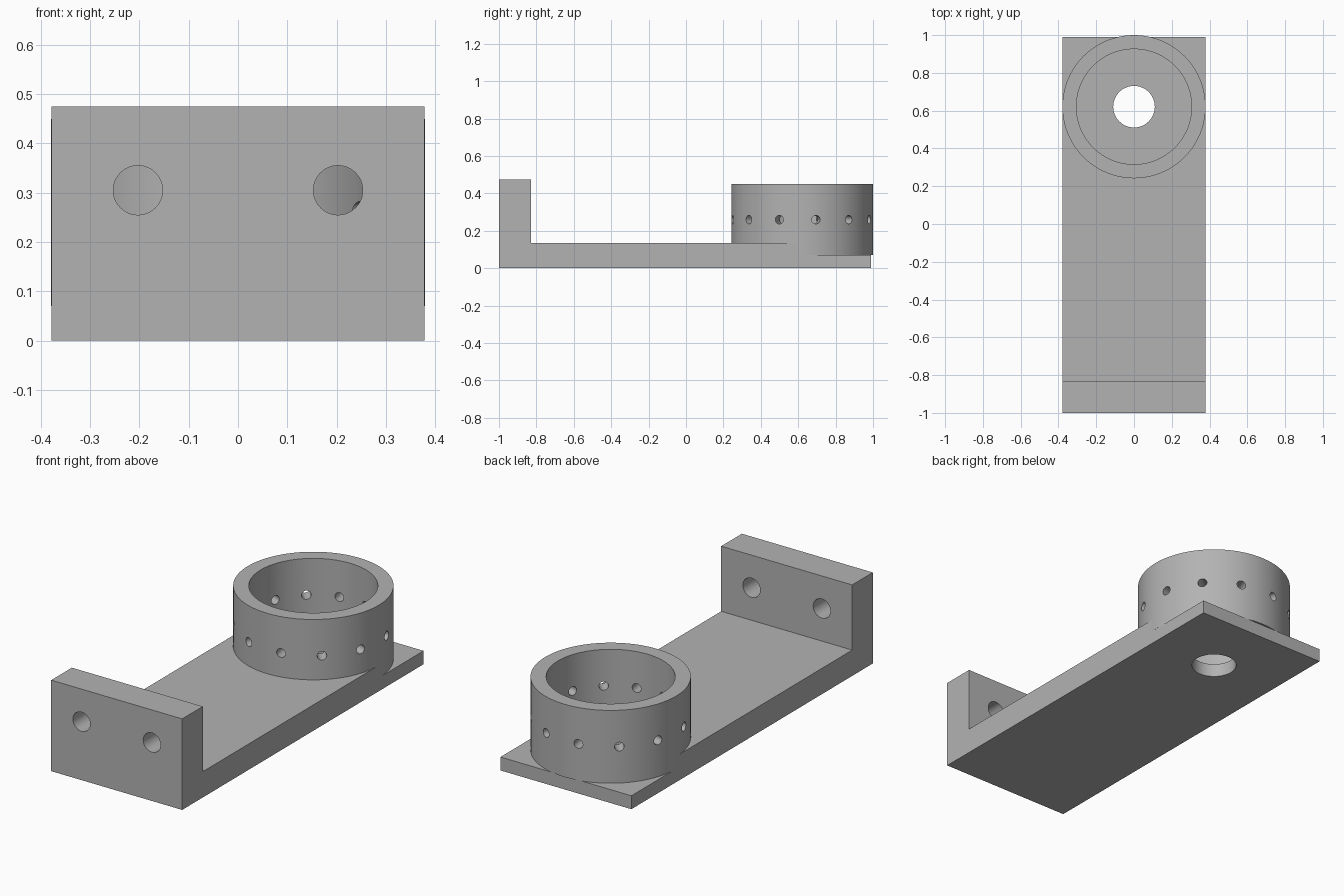
import bpy, bmesh, math
from mathutils import Matrix, Vector

cube = bpy.data.objects.get("Cube")
if cube:
    bpy.data.objects.remove(cube, do_unlink=True)

GREY = (0.45, 0.45, 0.45, 1)
mat = bpy.data.materials.new("plain grey")
mat.use_nodes = True
mat.diffuse_color = GREY
mat.node_tree.nodes["Principled BSDF"].inputs["Base Color"].default_value = GREY

HALF = 0.378                     # half width of the bracket
CENTRE = Vector((0, 0.621, 0))   # axis of the ring
OUTER, INNER = 0.379, 0.305
FLOOR, STEP, TOP = 0.07, 0.135, 0.45


def make_object(name, bm):
    bmesh.ops.recalc_face_normals(bm, faces=bm.faces)
    mesh = bpy.data.meshes.new(name)
    bm.to_mesh(mesh)
    bm.free()
    mesh.materials.append(mat)
    obj = bpy.data.objects.new(name, mesh)
    bpy.context.collection.objects.link(obj)
    return obj


def add_cylinder(bm, centre, direction, radius, depth, segments=48):
    turn = Vector(direction).to_track_quat('Z', 'Y').to_matrix().to_4x4()
    bmesh.ops.create_cone(bm, cap_ends=True, segments=segments, radius1=radius,
                          radius2=radius, depth=depth,
                          matrix=Matrix.Translation(centre) @ turn)


def cut(obj, bm):
    """Subtract the cutter, then remove it."""
    cutter = make_object("cutter", bm)
    cutter.hide_render = True
    bpy.context.view_layer.objects.active = obj
    mod = obj.modifiers.new("cut", 'BOOLEAN')
    mod.operation, mod.solver, mod.object = 'DIFFERENCE', 'EXACT', cutter
    bpy.ops.object.modifier_apply(modifier=mod.name)
    bpy.data.objects.remove(cutter, do_unlink=True)


def smooth(obj):
    bpy.ops.object.select_all(action='DESELECT')
    obj.select_set(True)
    bpy.context.view_layer.objects.active = obj
    bpy.ops.object.shade_smooth_by_angle(angle=math.radians(30))


# Bracket: side profile with upright end and lowered seat, extruded across
profile = [(-1, 0), (0.99, 0), (0.99, FLOOR), (CENTRE.y, FLOOR),
           (CENTRE.y, STEP), (-0.83, STEP), (-0.83, 0.475), (-1, 0.475)]
bm = bmesh.new()
side = bm.faces.new([bm.verts.new((-HALF, y, z)) for y, z in profile])
sweep = bmesh.ops.extrude_face_region(bm, geom=[side])
moved = [v for v in sweep["geom"] if isinstance(v, bmesh.types.BMVert)]
bmesh.ops.translate(bm, verts=moved, vec=(2 * HALF, 0, 0))
bracket = make_object("bracket", bm)

# Round seat inside the ring
bm = bmesh.new()
add_cylinder(bm, CENTRE + Vector((0, 0, FLOOR + 0.2)), (0, 0, 1), 0.34, 0.4, 96)
cut(bracket, bm)

# Drain hole and the two mounting holes
bm = bmesh.new()
add_cylinder(bm, CENTRE, (0, 0, 1), 0.11, 0.5, 64)
for x in (-0.203, 0.203):
    add_cylinder(bm, (x, -0.915, 0.305), (0, 1, 0), 0.05, 0.4)
cut(bracket, bm)
smooth(bracket)

# Ring standing on the seat
bm = bmesh.new()
mid = CENTRE + Vector((0, 0, (FLOOR + TOP) / 2))
add_cylinder(bm, mid, (0, 0, 1), OUTER, TOP - FLOOR, 128)
ring = make_object("ring", bm)
bm = bmesh.new()
add_cylinder(bm, mid, (0, 0, 1), INNER, 1, 128)
cut(ring, bm)

# Twelve radial holes around the ring
bm = bmesh.new()
for i in range(12):
    a = math.radians(11.2 + 30 * i)
    out = Vector((math.cos(a), math.sin(a), 0))
    add_cylinder(bm, mid + out * (OUTER + INNER) / 2, out, 0.023, 0.15, 24)
cut(ring, bm)
smooth(ring)
